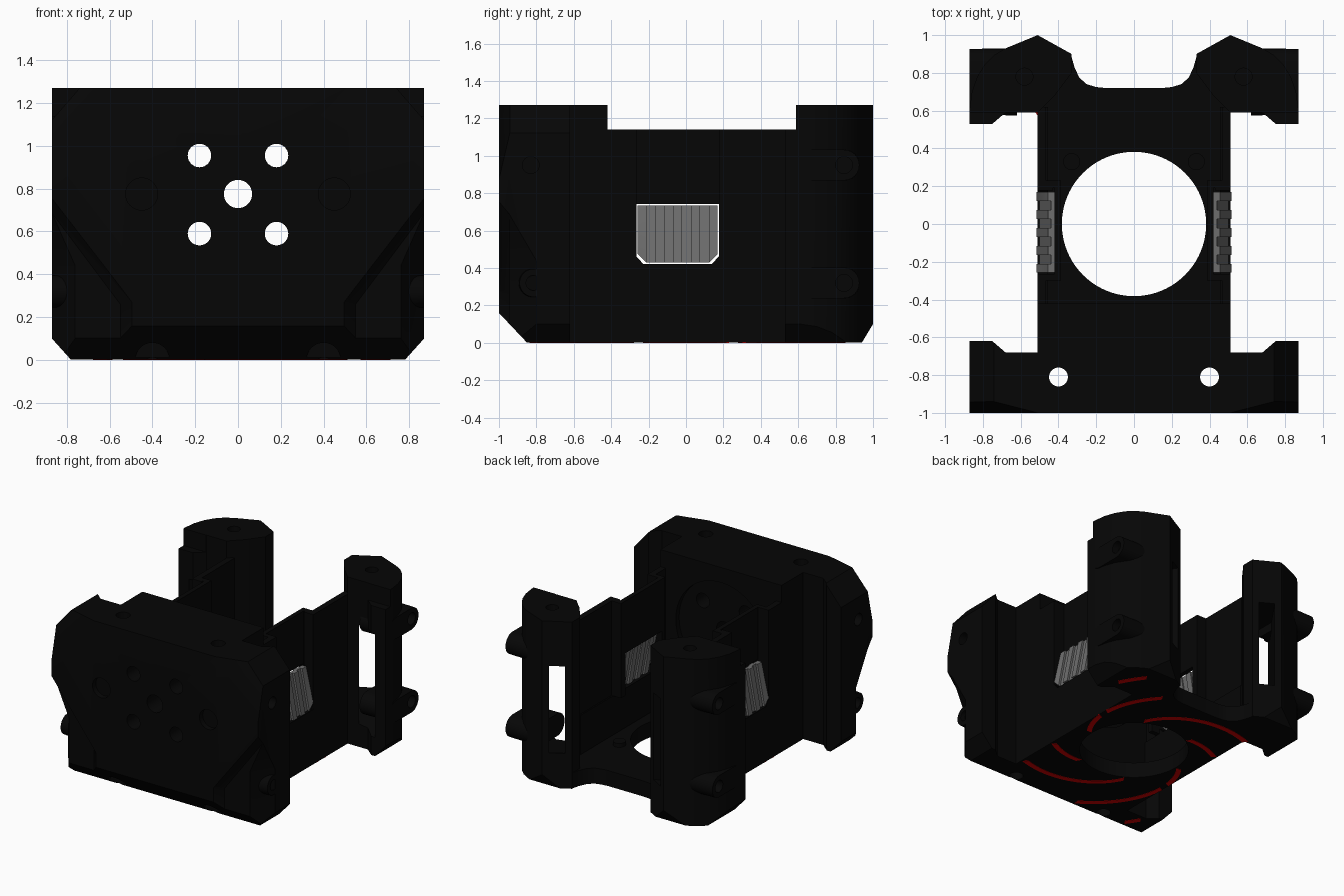
import bpy, bmesh, math
from mathutils import Vector, Matrix

if "Cube" in bpy.data.objects:
    bpy.data.objects.remove(bpy.data.objects["Cube"])


def material(name, rgb):
    m = bpy.data.materials.new(name)
    m.diffuse_color = (*rgb, 1)
    m.use_nodes = True
    m.node_tree.nodes["Principled BSDF"].inputs["Base Color"].default_value = m.diffuse_color
    return m


BLACK = material("black plastic", (0.0019, 0.0019, 0.0019))
GREY = material("grey grille", (0.155, 0.155, 0.155))
RED = material("red inlay", (0.6, 0.0, 0.0))
BASE = 0.002          # underside of the black body
TOP = 1.27


def finish(name, bm, mat=BLACK):
    bmesh.ops.recalc_face_normals(bm, faces=bm.faces)
    me = bpy.data.meshes.new(name)
    bm.to_mesh(me)
    bm.free()
    me.materials.append(mat)
    ob = bpy.data.objects.new(name, me)
    bpy.context.collection.objects.link(ob)
    return ob


def prism(name, pts, z0, z1, mat=BLACK):
    bm = bmesh.new()
    f = bm.faces.new([bm.verts.new((x, y, z0)) for x, y in pts])
    r = bmesh.ops.extrude_face_region(bm, geom=[f])
    bmesh.ops.translate(bm, vec=(0, 0, z1 - z0),
                        verts=[v for v in r["geom"] if isinstance(v, bmesh.types.BMVert)])
    return finish(name, bm, mat)


def box(name, x0, x1, y0, y1, z0, z1, mat=BLACK):
    return prism(name, [(x0, y0), (x1, y0), (x1, y1), (x0, y1)], z0, z1, mat)


def hull(name, pts, mat=BLACK):
    bm = bmesh.new()
    for p in pts:
        bm.verts.new(p)
    bmesh.ops.convex_hull(bm, input=bm.verts)
    return finish(name, bm, mat)


def cyl(name, a, b, r, r2=None, n=32):
    a, b = Vector(a), Vector(b)
    bm = bmesh.new()
    rot = (b - a).to_track_quat("Z", "Y").to_matrix().to_4x4()
    bmesh.ops.create_cone(bm, cap_ends=True, segments=n, radius1=r, radius2=r2 or r,
                          depth=(b - a).length, matrix=Matrix.Translation((a + b) / 2) @ rot)
    return finish(name, bm)


def cut(ob, *cutters):
    for c in cutters:
        mod = ob.modifiers.new("cut", "BOOLEAN")
        mod.operation, mod.solver, mod.object = "DIFFERENCE", "EXACT", c
        bpy.context.view_layer.update()
        me = bpy.data.meshes.new_from_object(ob.evaluated_get(bpy.context.evaluated_depsgraph_get()))
        ob.modifiers.clear()
        ob.data = me
        bpy.data.objects.remove(c)


def mirrored(half):
    return half + [(-x, y) for x, y in reversed(half) if x > 0]


def sided(s, pts):
    return [(s * p[0], *p[1:]) for p in pts]


def side_chamfer(s):
    # slanted lower outer edge
    return hull("cutter", sided(s, [(x, y, z) for y in (-1.2, 1.2) for x, z in
                                    ((0.771, -0.01), (0.879, 0.11), (1, 0.11), (1, -0.01))]))


# Front block
front = prism("front_block", mirrored([(0.51, -1), (0.87, -1), (0.87, -0.62), (0.75, -0.62), (0.68, -0.68),
                                       (0.51, -0.68), (0.51, -0.42)]), BASE, TOP)
cut(front, hull("cutter", [(x, y, z) for x in (-1, 1) for y, z in
                           ((-1.01, 0.17), (-0.84, -0.01), (-1.1, -0.01), (-1.1, 0.17))]))
for s in (1, -1):
    # stepped-back lower corner, then its slanted outer edge, then the upper corners
    step = hull("cutter", sided(s, [(0.895, -1.01, 0.80), (0.485, -1.01, 0.27), (0.485, -1.01, -0.1),
                                    (0.895, -1.01, -0.1), (0.895, -0.945, 0.72), (0.55, -0.945, 0.26),
                                    (0.55, -0.945, -0.1), (0.895, -0.945, -0.1)]))
    edge = hull("cutter", sided(s, [(0.76, -0.946, 0.44), (0.878, -0.79, 0.44), (0.76, -0.946, -0.1),
                                    (0.878, -0.79, -0.1), (0.88, -0.95, 0.72), (0.9, -1.02, 0.72),
                                    (0.9, -1.02, -0.1)]))
    upper = hull("cutter", sided(s, [(0.47, -1.005, 1.29), (0.88, -1.005, 0.84), (0.88, -0.9, 1.29),
                                     (0.95, -1.1, 1.29), (0.95, -1.1, 0.84)]))
    shoulder = hull("cutter", sided(s, [(x, y, z) for y in (-1.2, -0.5) for x, z in
                                        ((0.73, 1.282), (0.879, 1.11), (1, 1.11), (1, 1.282))]))
    cut(front, side_chamfer(s), step, edge, upper, shoulder,
        cyl("cutter", (s * 0.4, -0.81, -0.1), (s * 0.4, -0.81, 1.4), 0.05),
        cyl("cutter", (s * 0.45, -1.1, 0.775), (s * 0.45, -0.96, 0.775), 0.075),
        cyl("cutter", (s * 0.4, -1.1, 0.0), (s * 0.4, -0.86, 0.0), 0.08),
        cyl("cutter", (s * 0.81, -0.83, 0.95), (s * 1, -0.83, 0.95), 0.045))
    for z in (0.59, 0.955):
        cut(front, cyl("cutter", (s * 0.18, -1.2, z), (s * 0.18, 0, z), 0.055))
cut(front, cyl("cutter", (0, -1.2, 0.775), (0, 0, 0.775), 0.066),
    cyl("cutter", (0, -0.46, 0.775), (0, -0.3, 0.775), 0.38, n=64))

# Floor plate with round opening and curved rear edge
floor = prism("floor_plate", mirrored([(0.51, -0.7), (0.51, 0.7), (0.36, 0.91), (0.335, 0.9), (0.315, 0.83),
                                       (0.29, 0.775), (0.25, 0.74), (0.2, 0.725), (0.15, 0.72)]), BASE, 0.12)
cut(floor, cyl("cutter", (0, 0, -1), (0, 0, 1), 0.382, n=96))

for s, side in ((1, "right"), (-1, "left")):
    # Rear column with rounded outer corner
    col = prism(side + "_rear_column", sided(s, [
        (0.33, 0.9), (0.51, 1), (0.68, 0.93), (0.74, 0.895), (0.79, 0.845), (0.83, 0.78), (0.858, 0.7),
        (0.87, 0.61), (0.87, 0.53), (0.75, 0.53), (0.68, 0.59), (0.51, 0.59), (0.42, 0.68), (0.33, 0.8)]),
        BASE, TOP)
    d = Vector((-0.574, 0.819))
    n = Vector((0.819, 0.574)) * 0.055
    c = Vector((0.554, 0.76))
    slot = hull("cutter", sided(s, [(*(c + d * k + n * e), z) for k, low in ((-0.5, 0.1), (0.5, 0.33))
                                    for e in (1, -1) for z in (low, 0.93)]))
    xs = sorted((s * 0.6, s * 1))
    cut(col, side_chamfer(s), slot,
        hull("cutter", [(x, y, z) for x in (-1, 1) for y, z in
                        ((1.006, 0.11), (0.934, -0.01), (1.1, -0.01), (1.1, 0.11))]),
        box("cutter", *xs, 0.4, 0.588, 1.14, 1.4),
        cyl("cutter", (s * 0.58, 0.78, 1.18), (s * 0.58, 0.78, 1.4), 0.045))

    # Screw bosses: rear ones run forward along the column, front ones sit on the lower corner
    for z in (0.32, 0.95):
        pts = []
        for i in range(24):
            a = 2 * math.pi * i / 24
            for x, r in ((0.62, 0.085), (0.87, 0.082)):
                for y in (0.845, 0.66):
                    pts.append((s * x, y + r * math.cos(a), z + r * math.sin(a)))
        boss = hull(side + "_rear_screw_boss", pts)
        cut(boss, cyl("cutter", (s * 0.81, 0.845, z), (s * 1, 0.845, z), 0.045))
    boss = cyl(side + "_front_screw_boss", (s * 0.7, -0.815, 0.32), (s * 0.87, -0.815, 0.32), 0.085, 0.075)
    cut(boss, cyl("cutter", (s * 0.81, -0.815, 0.32), (s * 1, -0.815, 0.32), 0.04))

    # Side wall: plain below, stepped inwards above
    xs = sorted((s * 0.455, s * 0.51))
    box(side + "_lower_wall", *xs, -0.45, 0.62, BASE, 0.42)
    wall = prism(side + "_upper_wall", sided(s, [
        (0.51, -0.45), (0.51, -0.265), (0.42, -0.265), (0.42, 0.19), (0.51, 0.19), (0.51, 0.62),
        (0.465, 0.62), (0.465, 0.23), (0.386, 0.23), (0.386, -0.3), (0.465, -0.3), (0.465, -0.45)]), 0.42, 1.14)
    xs = sorted((s * 0.3, s * 0.44))
    cut(wall, box("cutter", *xs, -0.264, 0.176, 0.4, 0.742))
    for y, e in ((-0.268, 1), (0.178, -1)):
        hull(side + "_opening_corner", sided(s, [(x, yy, z) for x in (0.456, 0.509) for yy, z in
                                                 ((y, 0.415), (y + e * 0.045, 0.415), (y, 0.465))]))
    xs = sorted((s * 0.43, s * 0.509))
    box(side + "_opening_jamb", *xs, 0.177, 0.2, 0.42, 1.14)

    # Leaning grille of upright slats, lower corners cut off
    for i in range(9):
        y = -0.258 + i * 0.0475
        o = 0.016 * (i % 2)
        lows = [0.475 if k in (0, 9) else 0.428 for k in (i, i + 1)]
        hull(f"{side}_grille_slat_{i + 1}", sided(s, [
            p for yy, z0 in zip((y, y + 0.0475), lows)
            for p in ((0.515 - o, yy, z0), (0.48 - o, yy, z0), (0.42 - o / 2, yy, 0.735),
                      (0.455 - o, yy, 0.735))]), GREY)

    # Small floor posts
    cyl(side + "_floor_post", (s * 0.33, 0.33, 0.1), (s * 0.33, 0.33, 0.15), 0.045)


# Curved red inlays spiralling out over the underside
def on_base(x, y):
    a = abs(x)
    return ((a < 0.512 and -0.845 < y < 0.715) or (a < 0.76 and -0.845 < y < -0.69)
            or (0.34 < a < 0.72 and 0.6 < y < 0.9))


for k in range(6):
    bm = bmesh.new()
    steps = 90
    rows = []
    for i in range(steps + 1):
        t = i / steps
        a = math.radians(60 * k + 115 * t)
        u = Vector((math.cos(a), math.sin(a)))
        r = 0.41 + 0.61 * t
        rows.append((u * (r - 0.022), u * (r + 0.022)))
    for a, b in zip(rows, rows[1:]):
        quad = (a[0], a[1], b[1], b[0])
        if all(on_base(*p) for p in quad):
            bm.faces.new([bm.verts.new((p.x, p.y, 0)) for p in quad])
    bmesh.ops.remove_doubles(bm, verts=bm.verts, dist=1e-4)
    r = bmesh.ops.extrude_face_region(bm, geom=bm.faces[:])
    bmesh.ops.translate(bm, vec=(0, 0, 0.005),
                        verts=[v for v in r["geom"] if isinstance(v, bmesh.types.BMVert)])
    finish(f"red_inlay_{k + 1}", bm, RED)

for ob in bpy.context.collection.objects:
    ob.select_set(True)
    bpy.context.view_layer.objects.active = ob
bpy.ops.object.shade_smooth_by_angle(angle=math.radians(30))
